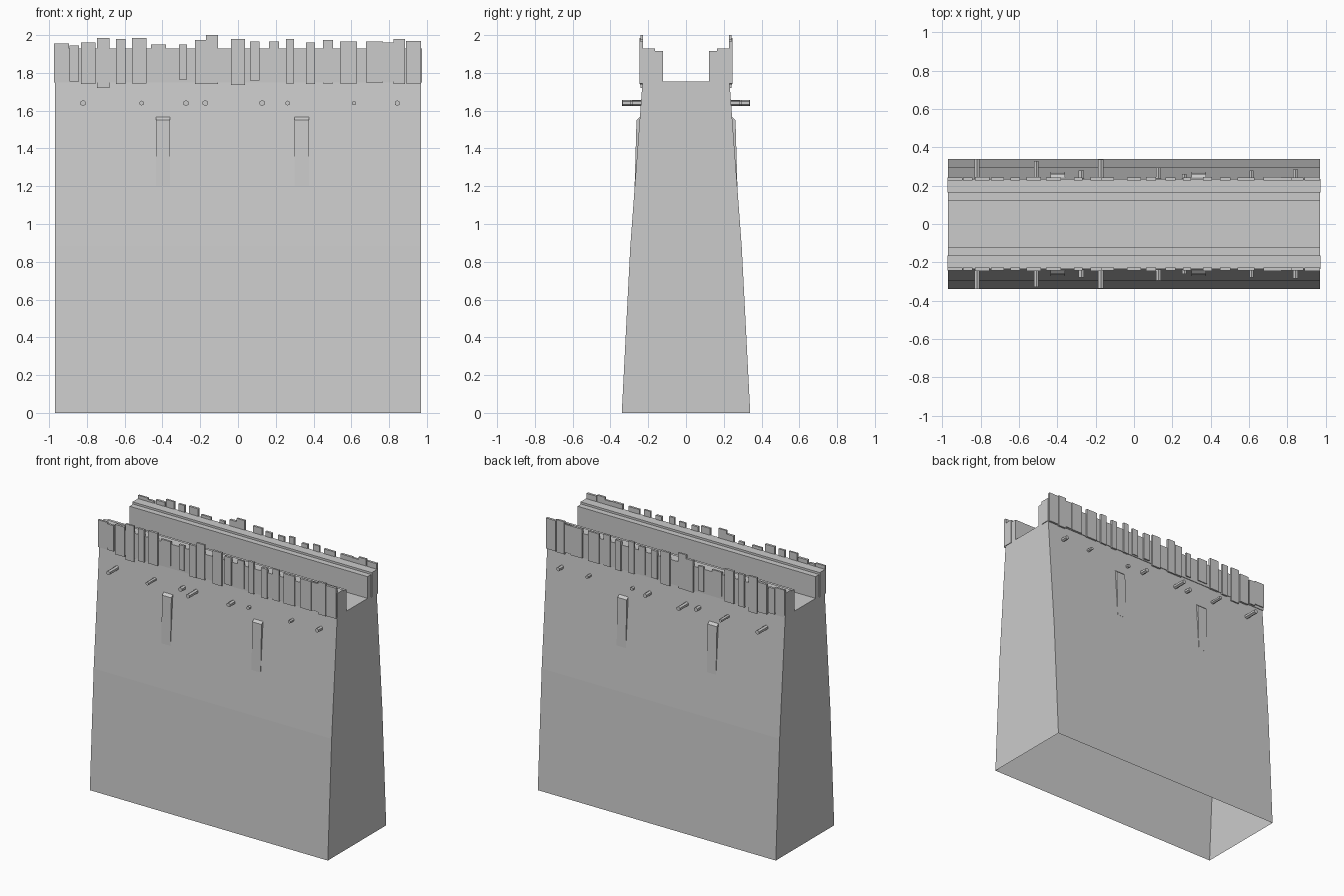
import bpy, bmesh, math
from mathutils import Matrix, Vector

if "Cube" in bpy.data.objects:
    bpy.data.objects.remove(bpy.data.objects["Cube"])


def finish(name, bm, recalc=True):
    if recalc:
        bmesh.ops.recalc_face_normals(bm, faces=bm.faces)
    me = bpy.data.meshes.new(name)
    bm.to_mesh(me)
    bm.free()
    ob = bpy.data.objects.new(name, me)
    bpy.context.collection.objects.link(ob)
    return ob


def mirror_y(ob):
    m = ob.modifiers.new("Mirror", 'MIRROR')
    m.use_axis = (False, True, False)
    m.use_mirror_merge = False
    return ob


def add_prism(bm, profile, x0, x1):
    """Extrude a closed (y, z) profile along x."""
    a = [bm.verts.new((x0, y, z)) for y, z in profile]
    b = [bm.verts.new((x1, y, z)) for y, z in profile]
    n = len(profile)
    bm.faces.new(a)
    bm.faces.new(b[::-1])
    return [bm.faces.new((a[i], b[i], b[(i + 1) % n], a[(i + 1) % n])) for i in range(n)]


def add_box(bm, x0, x1, y0, y1, z0, z1):
    add_prism(bm, [(y0, z0), (y1, z0), (y1, z1), (y0, z1)], x0, x1)


# Tapered wall, open underneath
bm = bmesh.new()
half = [(0.34, 0), (0.295, 0.88), (0.23, 1.755)]
profile = half + [(-y, z) for y, z in reversed(half)]
sides = add_prism(bm, profile, -0.97, 0.97)
bmesh.ops.recalc_face_normals(bm, faces=bm.faces)
bmesh.ops.delete(bm, geom=[sides[-1]], context='FACES_ONLY')
finish("wall", bm, recalc=False)

# Stepped parapets on both sides of the walkway
bm = bmesh.new()
add_box(bm, -0.975, 0.975, -0.235, -0.165, 1.75, 1.93)
mirror_y(finish("parapet", bm))
bm = bmesh.new()
add_box(bm, -0.97, 0.97, -0.165, -0.123, 1.75, 1.915)
mirror_y(finish("parapet_inner_step", bm))

# Uneven planks: left, right, bottom, top
planks = [
    (-.973, -.895, 1.77, 1.955), (-.893, -.843, 1.755, 1.945),
    (-.83, -.755, 1.74, 1.96), (-.747, -.68, 1.72, 1.985),
    (-.645, -.595, 1.74, 1.98), (-.56, -.485, 1.745, 1.985),
    (-.46, -.38, 1.77, 1.95), (-.312, -.27, 1.765, 1.95),
    (-.228, -.17, 1.74, 1.975), (-.17, -.105, 1.74, 2.0),
    (-.037, .037, 1.735, 1.98), (.063, .115, 1.76, 1.965),
    (.165, .217, 1.76, 1.965), (.255, .297, 1.745, 1.98),
    (.36, .407, 1.74, 1.96), (.45, .503, 1.745, 1.975),
    (.54, .63, 1.745, 1.965), (.677, .768, 1.75, 1.965),
    (.768, .822, 1.755, 1.962), (.822, .885, 1.74, 1.98),
    (.89, .97, 1.745, 1.97),
]
bm = bmesh.new()
for i, (x0, x1, z0, z1) in enumerate(planks):
    add_box(bm, x0, x1, -(0.242 + 0.002 * (i % 3)), -0.228, z0, z1)
mirror_y(finish("planks", bm))

# Six-sided beam ends: x, reach, radius
pegs = [(-.82, .34, .016), (-.51, .33, .013), (-.275, .28, .016), (-.173, .337, .016),
        (.128, .295, .016), (.263, .26, .013), (.614, .28, .012), (.843, .285, .015)]
bm = bmesh.new()
for x, reach, r in pegs:
    length = reach - 0.2
    mat = Matrix.Translation((x, -0.2 - length / 2, 1.64)) @ Matrix.Rotation(math.pi / 2, 4, 'X')
    bmesh.ops.create_cone(bm, cap_ends=True, segments=6, radius1=r, radius2=r,
                          depth=length, matrix=mat)
mirror_y(finish("beam_ends", bm))

# Shallow buttress strips that fade into the wall
bm = bmesh.new()
for x0 in (-0.435, 0.3):
    add_prism(bm, [(-0.243, 1.567), (-0.262, 1.55), (-0.272, 1.2), (-0.23, 1.2), (-0.23, 1.567)],
              x0, x0 + 0.075)
mirror_y(finish("buttress_strips", bm))
